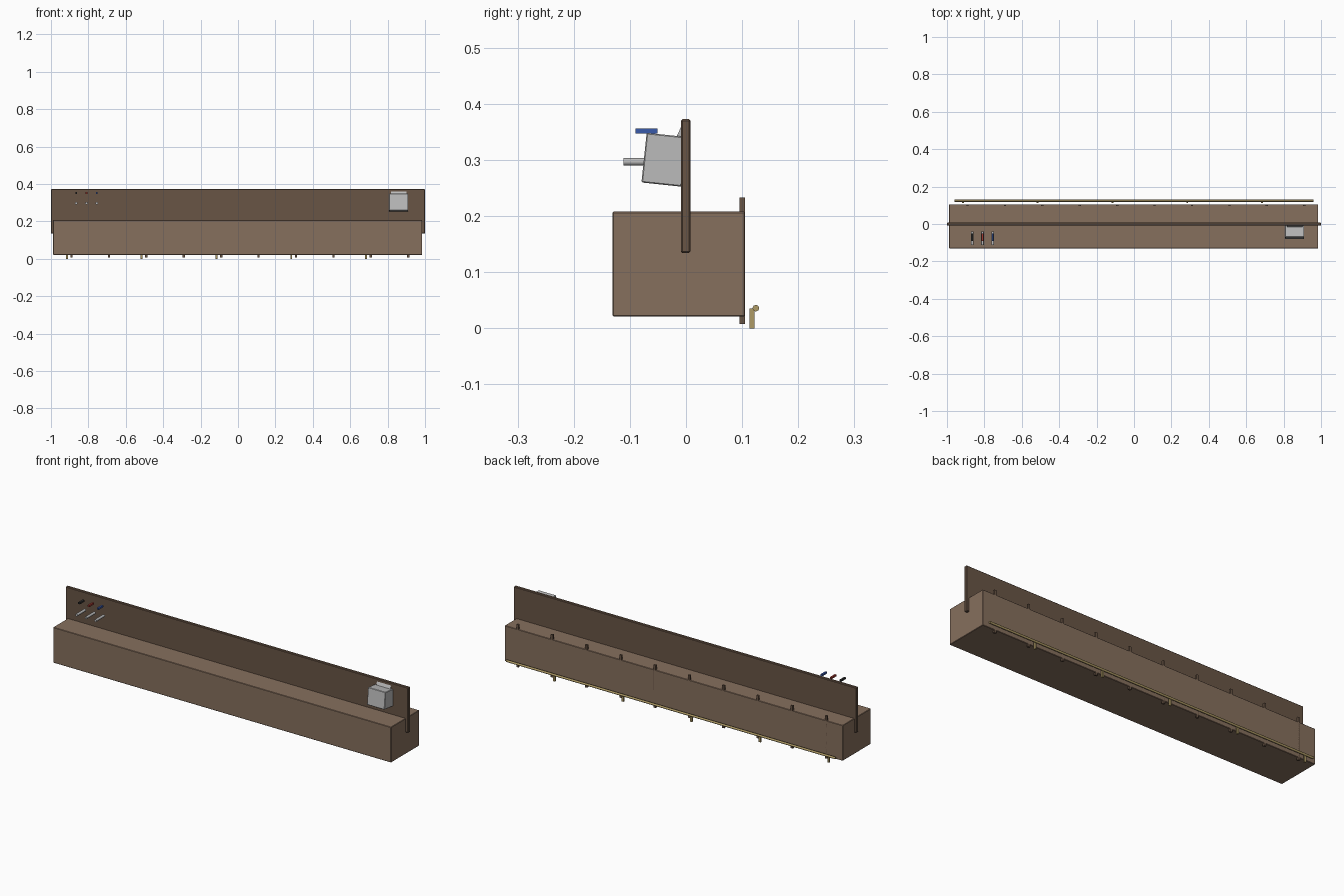
import bpy, math
from mathutils import Vector

if "Cube" in bpy.data.objects:
    bpy.data.objects.remove(bpy.data.objects["Cube"])


def mat(name, r, g, b):
    m = bpy.data.materials.new(name)
    m.diffuse_color = (r, g, b, 1)
    m.use_nodes = True
    m.node_tree.nodes["Principled BSDF"].inputs["Base Color"].default_value = m.diffuse_color
    return m


WOOD = mat("wood", 0.24, 0.16, 0.11)
DARK_WOOD = mat("dark_wood", 0.14, 0.09, 0.06)
BRASS = mat("brass", 0.42, 0.32, 0.13)
STEEL = mat("steel", 0.5, 0.5, 0.5)
BLACK = mat("black", 0.03, 0.03, 0.03)
RED = mat("red", 0.35, 0.04, 0.03)
BLUE = mat("blue", 0.04, 0.1, 0.4)


def box(name, lo, hi, m, bevel=0.0, tilt=0.0):
    """Box between two corners, optionally bevelled and tilted about x."""
    lo, hi = Vector(lo), Vector(hi)
    bpy.ops.mesh.primitive_cube_add(size=1, location=(lo + hi) / 2)
    o = bpy.context.object
    o.name = name
    o.scale = hi - lo
    bpy.ops.object.transform_apply(location=False, rotation=False, scale=True)
    o.rotation_euler.x = tilt
    o.data.materials.append(m)
    if bevel:
        b = o.modifiers.new("bevel", 'BEVEL')
        b.width = bevel
        b.segments = 1
    return o


def rod(name, start, end, radius, m, sides=8):
    """Cylinder between two points."""
    a, b = Vector(start), Vector(end)
    bpy.ops.mesh.primitive_cylinder_add(vertices=sides, radius=radius,
                                        depth=(b - a).length, location=(a + b) / 2)
    o = bpy.context.object
    o.name = name
    o.rotation_euler = (b - a).to_track_quat('Z', 'Y').to_euler()
    o.data.materials.append(m)
    bpy.ops.object.shade_smooth_by_angle(angle=math.radians(50))
    return o


# counter body and the upright panel set into it
box("counter_body", (-0.988, -0.131, 0.021), (0.985, 0.105, 0.208), WOOD, 0.002)
box("back_panel", (-1, -0.009, 0.134), (1, 0.008, 0.373), DARK_WOOD, 0.003)

# upright battens on the rear face
for i in range(10):
    x = -0.89 + i * 0.2
    box(f"batten_{i + 1}", (x - 0.006, 0.095, 0.008), (x + 0.006, 0.105, 0.233), DARK_WOOD)

# foot rail with its brackets
rod("foot_rail", (-0.96, 0.1245, 0.036), (0.96, 0.1245, 0.036), 0.006, BRASS)
for i in range(5):
    x = -0.915 + i * 0.4
    box(f"rail_bracket_{i + 1}", (x - 0.005, 0.113, 0), (x + 0.005, 0.122, 0.035), BRASS)

# three taps: spout below, coloured handle above
for i, colour in enumerate((BLACK, RED, BLUE)):
    x = -0.865 + i * 0.055
    rod(f"tap_spout_{i + 1}", (x, -0.111, 0.297), (x, -0.04, 0.297), 0.007, STEEL)
    box(f"tap_handle_{i + 1}", (x - 0.005, -0.09, 0.347), (x + 0.005, -0.051, 0.356), colour)

# tilted till with a small raised plate against the panel
tilt = math.radians(-6)
box("till_body", (0.808, -0.075, 0.256), (0.91, -0.003, 0.345), STEEL, 0.002, tilt)
box("till_plate", (0.818, -0.014, 0.335), (0.9, -0.006, 0.359), STEEL, 0.0, math.radians(-25))
